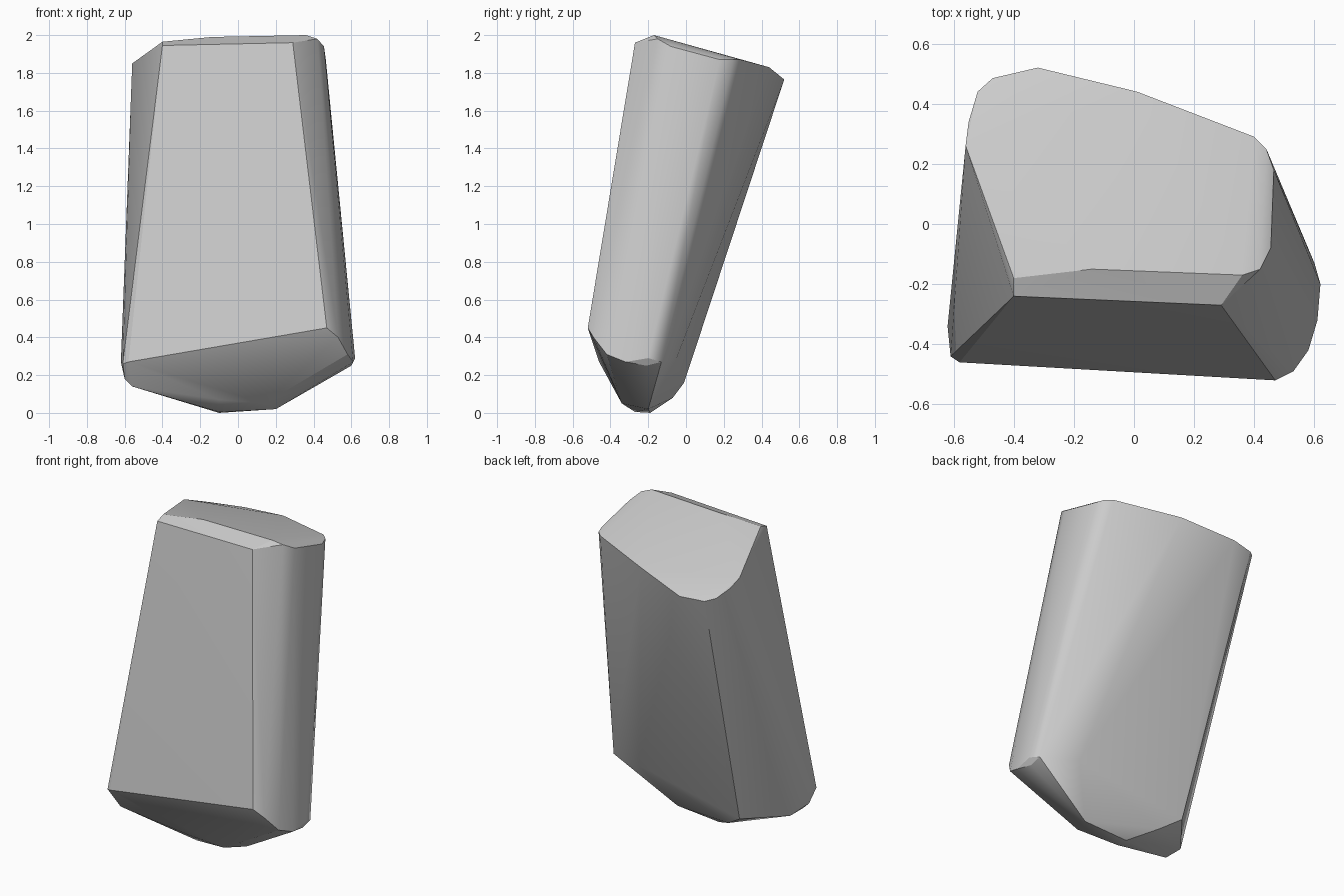
import bpy
import bmesh

# Corner points of the leaning stone slab, grouped by region
top = [(-.40, -.24, 1.945), (-.40, -.18, 1.965), (-.56, .26, 1.85), (-.55, .34, 1.81),
       (-.52, .44, 1.775), (-.47, .485, 1.76), (-.32, .52, 1.765), (.01, .44, 1.83),
       (.40, .29, 1.87), (.44, .25, 1.87), (.465, .18, 1.87), (.455, -.08, 1.94),
       (.42, -.15, 1.98), (.36, -.17, 2.0), (.29, -.27, 1.96), (-.14, -.15, 1.99)]
left_base = [(-.58, -.46, .27), (-.61, -.44, .26), (-.62, -.34, .27),
             (-.60, -.38, .18), (-.56, -.38, .14), (-.56, -.25, .14)]
right_base = [(.47, -.52, .45), (.53, -.49, .40), (.58, -.42, .31), (.61, -.32, .27),
              (.60, -.21, .25), (.62, -.20, .29), (.60, -.13, .27), (.37, -.05, .29)]
underside = [(-.10, -.35, .07), (.14, -.34, .05), (-.10, -.27, .005), (-.10, -.19, 0),
             (.20, -.20, .02), (-.25, -.07, .08), (-.37, -.01, .16)]

# Wrap the corners in one faceted solid
bm = bmesh.new()
for p in top + left_base + right_base + underside:
    bm.verts.new(p)
hull = bmesh.ops.convex_hull(bm, input=bm.verts[:])
loose = [v for v in bm.verts if not v.link_faces]
bmesh.ops.delete(bm, geom=loose, context='VERTS')
bmesh.ops.recalc_face_normals(bm, faces=bm.faces[:])
mesh = bpy.data.meshes.new("rock")
bm.to_mesh(mesh)
bm.free()

rock = bpy.data.objects.new("rock", mesh)
bpy.context.collection.objects.link(rock)

# Soften the worn corners, keep the broken edges crisp
bpy.context.view_layer.objects.active = rock
rock.select_set(True)
bpy.ops.object.shade_smooth_by_angle(angle=0.5)
